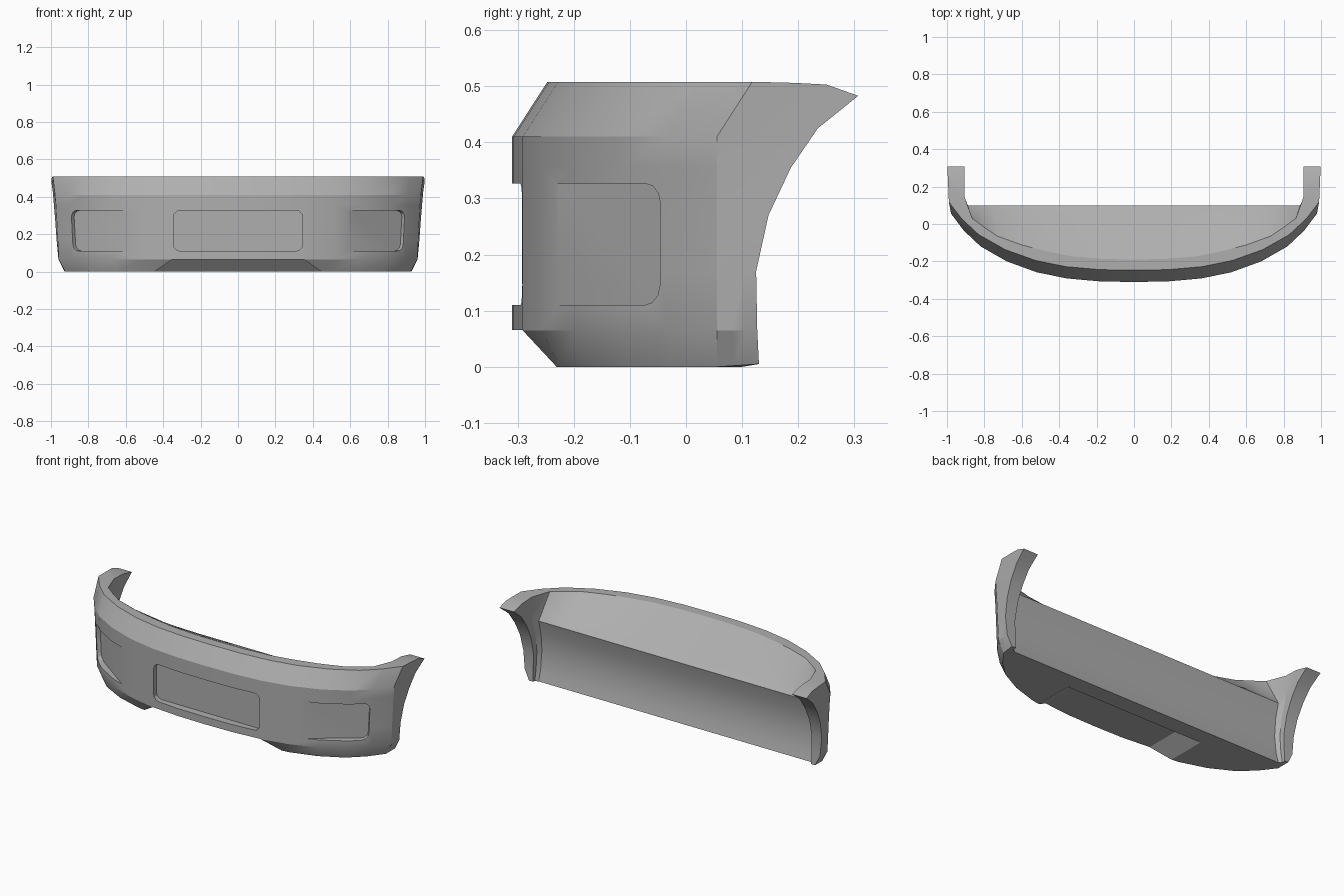
import bpy, bmesh, math

if "Cube" in bpy.data.objects:
    bpy.data.objects.remove(bpy.data.objects["Cube"])

# Half plan of the outer face, the inner rim, and the height levels
PLAN = [(0, -.31), (.18, -.307), (.36, -.291), (.52, -.258), (.68, -.2), (.82, -.12), (.91, -.035), (.978, .055)]
RIM = [(0, -.19), (.165, -.187), (.33, -.173), (.46, -.148), (.6, -.112), (.73, -.065), (.8, -.018), (.865, .03)]
Z = [0, .065, .17, .27, .355, .41, .508]
XS = [.945, .98, .985, .99, .995, 1.0, 1.012]      # width scale per level
DY = [.072, 0, 0, 0, 0, 0, .063]                   # front setback per level
END_Y = [.13, .127, .125, .147, .187, .235, .307]  # wheel arch edge
END_Z = [.005, .065, .17, .27, .355, .425, .483]
END_X = [.93, .96, .97, .977, .984, .99, .998]
BACK_Y, BACK_X = .1, .888


def body_section(i):
    (x, y), (rx, ry) = PLAN[i], RIM[i]
    t = x / .978
    outer = [(x * s, y + d * (1 - t if k == 0 else 1), z)
             for k, (s, d, z) in enumerate(zip(XS, DY, Z))]
    bx = BACK_X * t
    # gently hollowed back wall
    inner = [(bx, BACK_Y - .12 * (z / .355) * (1 - z / .355), z) for z in Z[:5]]
    f = .64
    inner.append((rx + (bx - rx) * f, ry + (BACK_Y - ry) * f, .41))
    inner.append((rx, ry, .508))
    return outer, inner


def wing_section(f, top_z):
    o, n = body_section(len(PLAN) - 1)
    outer, inner = [], []
    g = min(1, f / .4)
    for k in range(7):
        end_o = (END_X[k], END_Y[k], END_Z[k])
        outer.append(tuple(a + (b - a) * f for a, b in zip(o[k], end_o)))
        x, y, z = n[k]
        inner.append((x + (.905 - x) * g, y + (END_Y[k] - y) * f, z + (END_Z[k] - z) * f))
    for ring in (outer, inner):
        x, y, z = ring[6]
        ring[6] = (x, y, top_z)
    return outer, inner


def make_object(name, bm):
    bmesh.ops.recalc_face_normals(bm, faces=bm.faces)
    me = bpy.data.meshes.new(name)
    bm.to_mesh(me)
    bm.free()
    ob = bpy.data.objects.new(name, me)
    bpy.context.collection.objects.link(ob)
    return ob


def loft(rings):
    bm = bmesh.new()
    rows = [[bm.verts.new(p) for p in r] for r in rings]
    n = len(rows[0])
    for a, b in zip(rows, rows[1:]):
        for k in range(n):
            j = (k + 1) % n
            bm.faces.new((a[k], a[j], b[j], b[k]))
    return bm, rows


# Bumper shell: lofted sections, mirrored about the centre
half = [body_section(i) for i in range(len(PLAN))]
half += [wing_section(.4, .506), wing_section(.7, .503), wing_section(1, .483)]
right = [o + n[::-1] for o, n in half]
left = [[(-x, y, z) for x, y, z in r] for r in right[:0:-1]]
bm, rows = loft(left + right)
for row in (rows[0], rows[-1]):
    for k in range(6):
        bm.faces.new((row[k], row[k + 1], row[12 - k], row[13 - k]))
bumper = make_object("front_bumper", bm)

grey = bpy.data.materials.new("dark_grey")
grey.diffuse_color = (.43, .43, .43, 1)
grey.use_nodes = True
grey.node_tree.nodes["Principled BSDF"].inputs["Base Color"].default_value = grey.diffuse_color
bumper.data.materials.append(grey)


def pocket_cutter(x0, x1, z0, z1, floor, side=0, r=.035):
    """Rounded rectangle pushed in from the front to a floor y = floor(x)."""
    pts = []
    for cx, cz, a0 in ((x1 - r, z1 - r, 0), (x0 + r, z1 - r, 90), (x0 + r, z0 + r, 180), (x1 - r, z0 + r, 270)):
        for s in range(4):
            a = math.radians(a0 + 30 * s)
            pts.append((cx + r * math.cos(a), cz + r * math.sin(a)))

    def lean(x, z, inward):
        # outer edge of a side pocket leans with the body and into it
        w = max(0, (abs(x) - .56) / .34) if side else 0
        return x - side * w * (.012 * (z1 - z) / (z1 - z0) + inward)
    front = [(lean(x, z, -.18), -.25, z) for x, z in pts] if side else [(x, -.5, z) for x, z in pts]
    back = [(lean(x, z, .022), floor(x), z) for x, z in pts]
    rings = [front, back]
    if side:
        rings.insert(0, [(x, -.5, z) for x, _, z in front])
    b, rr = loft(rings)
    for row in (rr[0], rr[-1]):
        b.faces.new(row)
    return make_object("pocket_cutter", b)


def side_floor(x):
    return -.252 + (abs(x) - .56) / .34 * .222


# Lower centre notch
b, rr = loft([[(-w, -.5, z), (w, -.5, z), (w, y, z), (-w, y, z)]
              for w, y, z in ((.35, -.06, .066), (.52, .046, -.05))])
for row in rr:
    b.faces.new(row)
cutters = [make_object("notch_cutter", b),
           pocket_cutter(-.345, .345, .11, .327, lambda x: -.265),
           pocket_cutter(.56, .9, .11, .327, side_floor, 1),
           pocket_cutter(-.9, -.56, .11, .327, side_floor, -1)]

# Cut the openings, then drop the helpers
bpy.context.view_layer.objects.active = bumper
bumper.select_set(True)
for c in cutters:
    c.hide_render = True
    m = bumper.modifiers.new("cut", 'BOOLEAN')
    m.operation = 'DIFFERENCE'
    m.solver = 'EXACT'
    m.object = c
    bpy.ops.object.modifier_apply(modifier=m.name)
    bpy.data.objects.remove(c)
bpy.ops.object.shade_smooth_by_angle(angle=math.radians(22))
